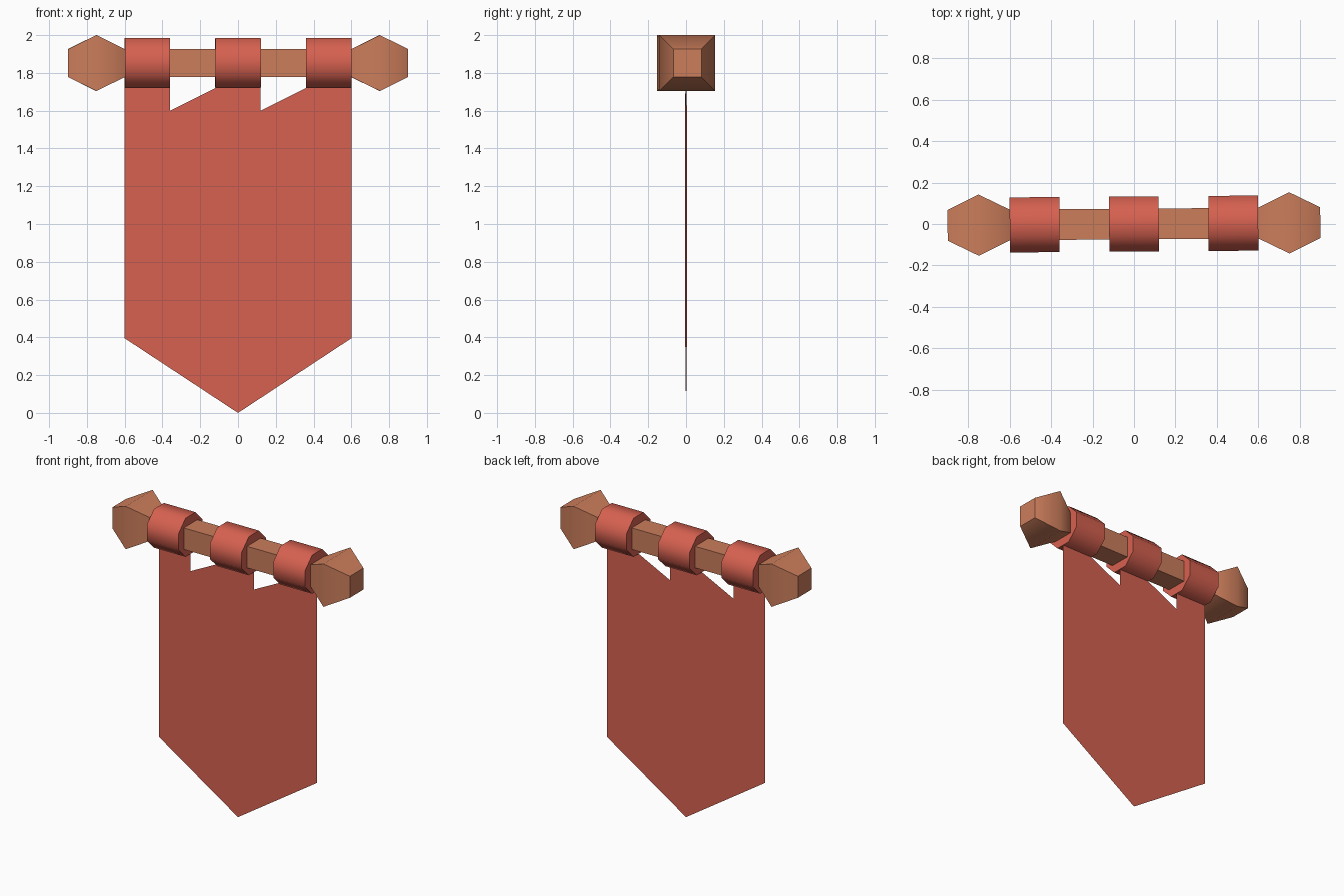
import bpy, bmesh, math
from mathutils import Matrix

if "Cube" in bpy.data.objects:
    bpy.data.objects.remove(bpy.data.objects["Cube"])

AXIS_Z = 1.852          # height of the rod's centre line
TURN = Matrix.Rotation(0.0075, 4, 'Z')   # the whole banner hangs very slightly turned


def material(name, srgb):
    m = bpy.data.materials.new(name)
    lin = [((c / 255 + 0.055) / 1.055) ** 2.4 for c in srgb]
    m.diffuse_color = (*lin, 1)
    m.use_nodes = True
    m.node_tree.nodes["Principled BSDF"].inputs["Base Color"].default_value = m.diffuse_color
    return m


RED = material("red cloth", (214, 97, 80))
WOOD = material("brown wood", (203, 125, 91))


def finish(name, bm, mat, smooth_angle=None):
    bmesh.ops.recalc_face_normals(bm, faces=bm.faces)
    bm.transform(TURN)
    me = bpy.data.meshes.new(name)
    bm.to_mesh(me)
    bm.free()
    me.materials.append(mat)
    ob = bpy.data.objects.new(name, me)
    bpy.context.collection.objects.link(ob)
    if smooth_angle:
        bpy.ops.object.select_all(action='DESELECT')
        bpy.context.view_layer.objects.active = ob
        ob.select_set(True)
        bpy.ops.object.shade_smooth_by_angle(angle=math.radians(smooth_angle))
    return ob


def loft(name, stations, sides, mat, smooth_angle=None):
    """Closed prism along x; stations are (x, distance from axis to a flat side)."""
    bm = bmesh.new()
    rings = []
    for x, apothem in stations:
        r = apothem / math.cos(math.pi / sides)
        angles = [2 * math.pi * (i + 0.5) / sides for i in range(sides)]
        rings.append([bm.verts.new((x, r * math.cos(a), AXIS_Z + r * math.sin(a)))
                      for a in angles])
    for a, b in zip(rings, rings[1:]):
        for i in range(sides):
            j = (i + 1) % sides
            bm.faces.new((a[i], a[j], b[j], b[i]))
    bm.faces.new(rings[0])
    bm.faces.new(rings[-1])
    return finish(name, bm, mat, smooth_angle)


# square rod with a faceted knob on each end
loft("rod", [(-0.6, 0.074), (0.6, 0.074)], 4, WOOD)
for side, s in (("left", -1), ("right", 1)):
    loft(side + "_knob", [(s * 0.6, 0.074), (s * 0.75, 0.148), (s * 0.9, 0.074)],
         4, WOOD, 58)

# three octagonal cloth loops around the rod
for side, cx in (("left", -0.48), ("middle", 0), ("right", 0.48)):
    loft(side + "_loop", [(cx - 0.12, 0.133), (cx + 0.12, 0.133)], 8, RED, 58)

# flat pointed cloth with three tabs reaching up to the loops
half = [(0.12, 1.72), (0.12, 1.6), (0.36, 1.6), (0.36, 1.72), (0.6, 1.72), (0.6, 0.395)]
outline = half + [(0, 0)] + [(-x, z) for x, z in reversed(half)]
bm = bmesh.new()
bm.faces.new([bm.verts.new((x, 0, z)) for x, z in outline])
bmesh.ops.triangulate(bm, faces=bm.faces)
finish("banner_cloth", bm, RED)
